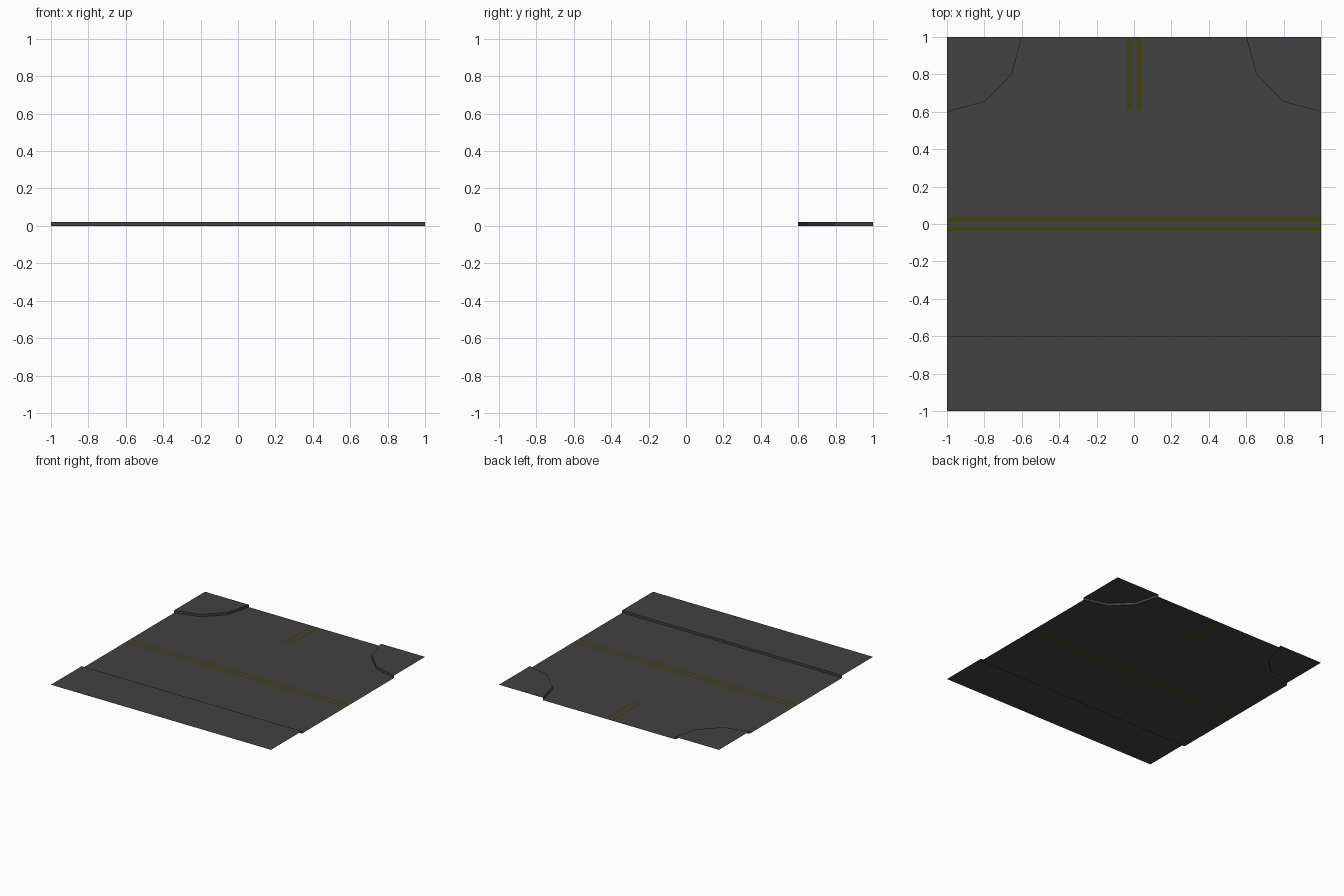
import bpy, bmesh, math
from mathutils import Vector

if "Cube" in bpy.data.objects:
    bpy.data.objects.remove(bpy.data.objects["Cube"])

KERB, RADIUS = 0.02, 0.4            # pavement height, corner radius
LINE_IN, LINE_OUT = 0.014, 0.037    # centre line inner and outer offset
STOP = 0.61                         # where the side road lines end


def material(name, rgb):
    m = bpy.data.materials.new(name)
    m.diffuse_color = (*rgb, 1)
    m.use_nodes = True
    m.node_tree.nodes["Principled BSDF"].inputs["Base Color"].default_value = m.diffuse_color
    return m


asphalt = material("dark grey asphalt", (0.054, 0.054, 0.054))
yellow = material("dark yellow paint", (0.054, 0.054, 0.004))


def finish(name, bm, *mats):
    me = bpy.data.meshes.new(name)
    bm.to_mesh(me)
    bm.free()
    for m in mats:
        me.materials.append(m)
    ob = bpy.data.objects.new(name, me)
    bpy.context.collection.objects.link(ob)
    return ob


def corner_arc(cx, start):
    """Three-sided quarter arc around a back corner, counter-clockwise."""
    return [(cx + RADIUS * math.cos(math.radians(start + 30 * i)),
             1 + RADIUS * math.sin(math.radians(start + 30 * i))) for i in range(4)]


def pavement(name, edge, outer):
    """Raised sheet with a kerb wall along its road edge."""
    bm = bmesh.new()
    top = [bm.verts.new((x, y, KERB)) for x, y in edge]
    low = [bm.verts.new((x, y, 0)) for x, y in edge]
    bm.faces.new(top + [bm.verts.new((x, y, KERB)) for x, y in outer])
    for i in range(len(edge) - 1):
        bm.faces.new((low[i], low[i + 1], top[i + 1], top[i]))
    finish(name, bm, asphalt)


# Pavements
left_arc, right_arc = corner_arc(-1, 270), corner_arc(1, 180)
front_edge = [(1, -0.6), (-1, -0.6)]
pavement("left_corner_pavement", left_arc, [(-1, 1)])
pavement("right_corner_pavement", right_arc, [(1, 1)])
pavement("front_pavement", front_edge, [(-1, -1), (1, -1)])

# Road sheet filling the space between the kerbs
bm = bmesh.new()
outline = front_edge[::-1] + right_arc[::-1] + left_arc[::-1]
bm.faces.new([bm.verts.new((x, y, 0)) for x, y in outline])
bmesh.ops.triangulate(bm, faces=bm.faces[:])

# Cut the double centre lines into the road and paint them
cuts = [(axis, s * d) for axis in (0, 1) for s in (-1, 1) for d in (LINE_IN, LINE_OUT)]
for axis, d in cuts + [(1, STOP)]:
    n = Vector((0, 0, 0))
    n[axis] = 1
    bmesh.ops.bisect_plane(bm, geom=bm.verts[:] + bm.edges[:] + bm.faces[:],
                           plane_co=n * d, plane_no=n)
for f in bm.faces:
    c = f.calc_center_median()
    main_line = LINE_IN < abs(c.y) < LINE_OUT
    side_line = LINE_IN < abs(c.x) < LINE_OUT and c.y > STOP
    f.material_index = int(main_line or side_line)
bmesh.ops.dissolve_limit(bm, angle_limit=0.01, verts=bm.verts[:], edges=bm.edges[:],
                         delimit={'MATERIAL'})
bmesh.ops.triangulate(bm, faces=bm.faces[:])
for f in bm.faces:
    if f.normal.z < 0:
        f.normal_flip()
finish("road", bm, asphalt, yellow)
